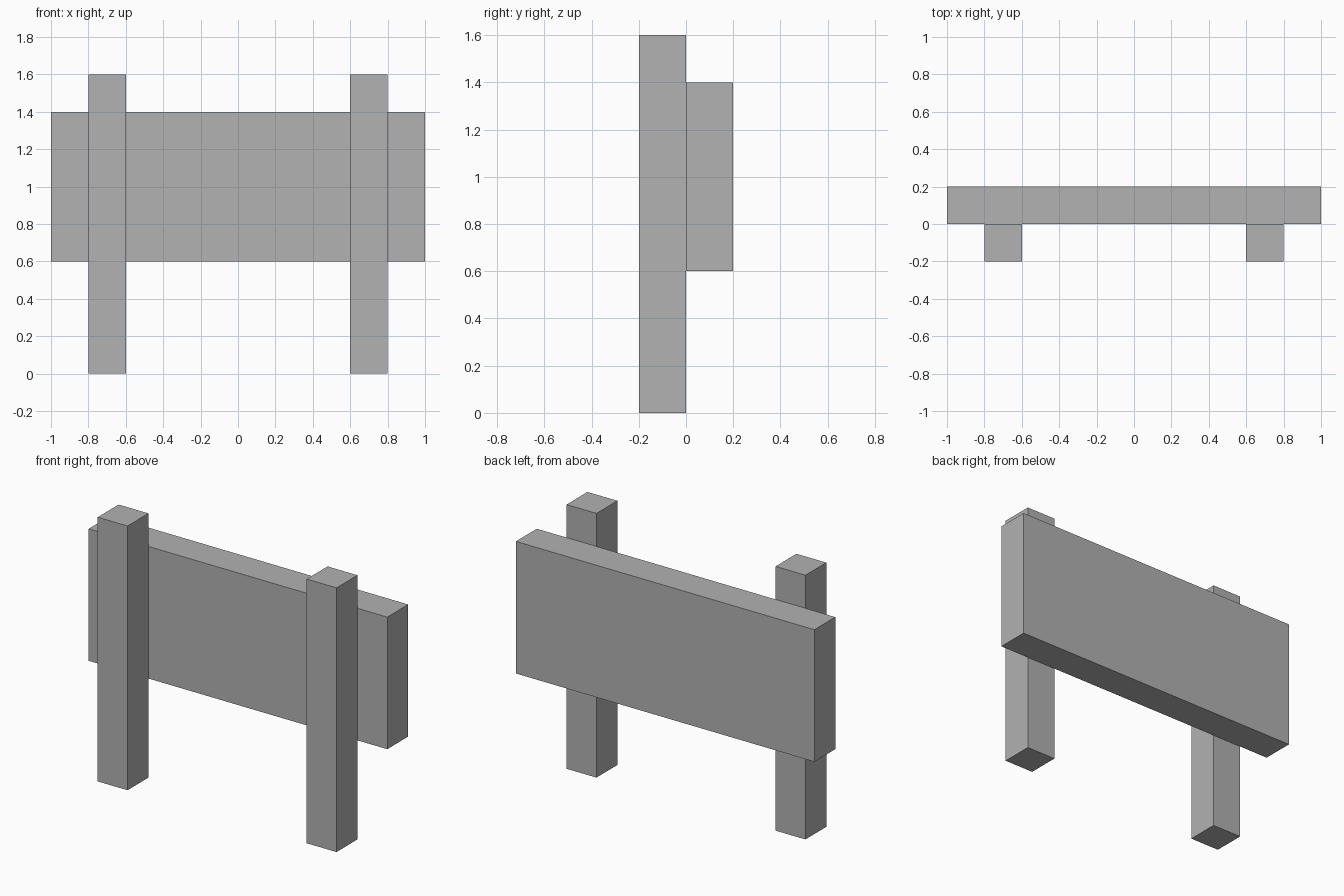
import bpy
from mathutils import Vector

cube = bpy.data.objects.get("Cube")
if cube:
    bpy.data.objects.remove(cube, do_unlink=True)

# Single plain grey
GREY = (0.445, 0.445, 0.445, 1.0)
grey = bpy.data.materials.new("plain_grey")
grey.use_nodes = True
grey.diffuse_color = GREY
bsdf = next(n for n in grey.node_tree.nodes if n.type == "BSDF_PRINCIPLED")
bsdf.inputs["Base Color"].default_value = GREY


def box(name, low, high):
    """Flat-sided box between two opposite corners."""
    low, high = Vector(low), Vector(high)
    bpy.ops.mesh.primitive_cube_add(size=1)
    obj = bpy.context.object
    obj.name = obj.data.name = name
    size, centre = high - low, (low + high) / 2
    for v in obj.data.vertices:
        v.co = v.co * size + centre
    obj.data.materials.append(grey)
    return obj


# Board behind the posts
box("sign_board", (-1, 0, 0.6), (1, 0.2, 1.4))

# Two square posts against the front of the board
for side, x in (("right", -0.7), ("left", 0.7)):
    box(side + "_post", (x - 0.1, -0.2, 0), (x + 0.1, 0, 1.6))
